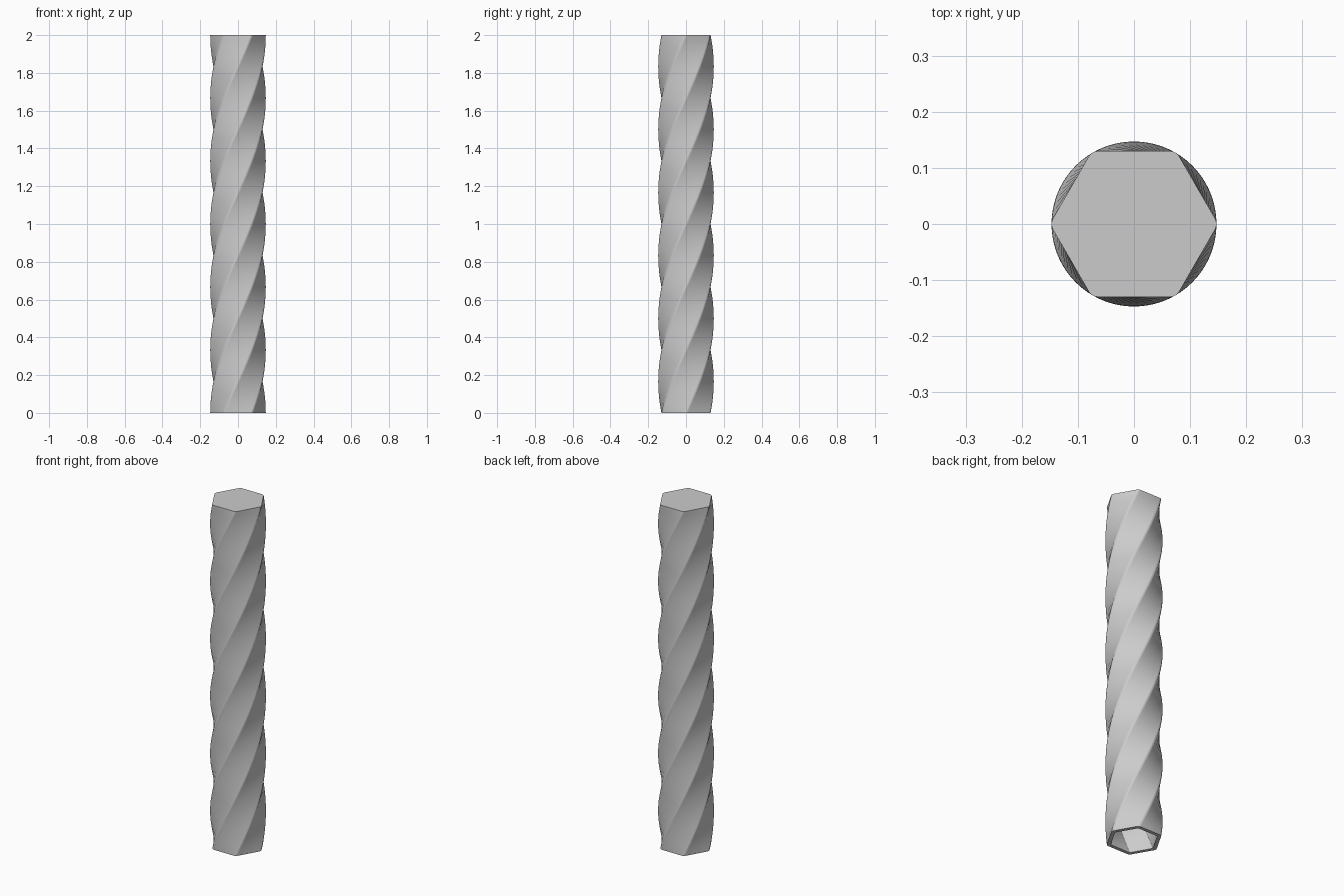
import bpy, bmesh, math

if "Cube" in bpy.data.objects:
    bpy.data.objects.remove(bpy.data.objects["Cube"])

HEIGHT, TWIST, LEVELS = 2.0, math.tau, 72


def hex_profile(apothem, corner, steps=4):
    """Hexagon with rounded corners, first corner on +x."""
    pts = []
    centre = (apothem - corner) / math.cos(math.pi / 6)
    for k in range(6):
        a = k * math.pi / 3
        for s in range(steps + 1):
            b = a + math.radians(-30 + 60 * s / steps)
            pts.append((centre * math.cos(a) + corner * math.cos(b),
                        centre * math.sin(a) + corner * math.sin(b)))
    return pts


def twisted_rings(bm, profile, top, flip):
    """Loft the profile from the floor to the top, turning as it rises."""
    rings = []
    for i in range(LEVELS + 1):
        z = top * i / LEVELS
        a = TWIST * z / HEIGHT
        c, s = math.cos(a), math.sin(a)
        rings.append([bm.verts.new((x * c - y * s, x * s + y * c, z)) for x, y in profile])
    for lo, hi in zip(rings, rings[1:]):
        bridge(bm, lo, hi, flip)
    bm.faces.new(rings[-1][::-1] if flip else rings[-1])
    return rings[0]


def bridge(bm, lo, hi, flip):
    n = len(lo)
    for j in range(n):
        k = (j + 1) % n
        f = [lo[j], lo[k], hi[k], hi[j]]
        bm.faces.new(f[::-1] if flip else f)


bm = bmesh.new()
# outer twisted wall with closed top
outer = twisted_rings(bm, hex_profile(0.13, 0.02), HEIGHT, False)
# hollow inside, open at the bottom
inner = twisted_rings(bm, hex_profile(0.11, 0.004), HEIGHT - 0.02, True)
# bottom rim
bridge(bm, inner, outer, False)

mesh = bpy.data.meshes.new("twisted_column")
bm.to_mesh(mesh)
bm.free()
column = bpy.data.objects.new("twisted_column", mesh)
bpy.context.collection.objects.link(column)
bpy.context.view_layer.objects.active = column
column.select_set(True)
bpy.ops.object.shade_smooth_by_angle(angle=math.radians(35))
